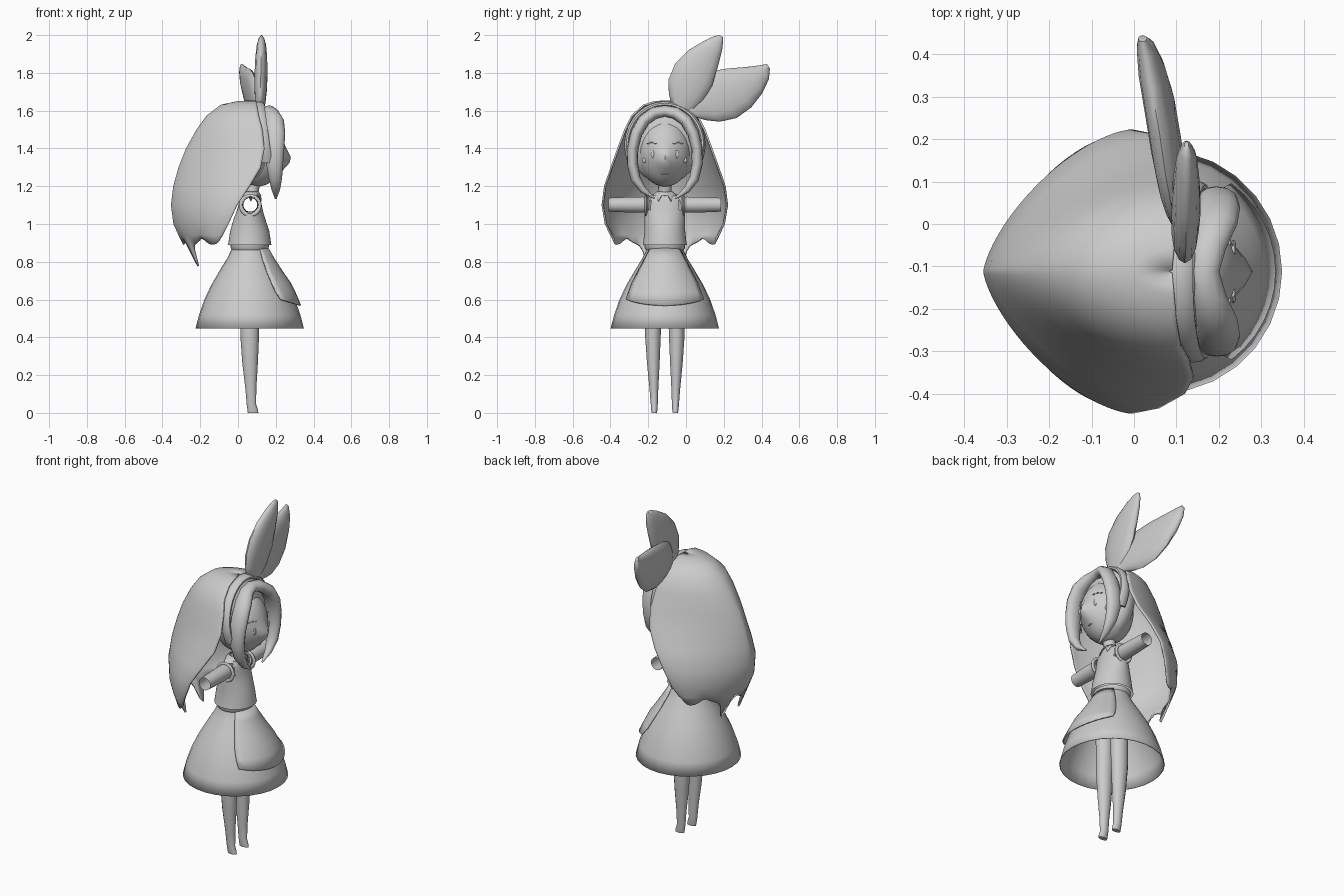
import bpy, bmesh, math
from mathutils import Vector

if "Cube" in bpy.data.objects:
    bpy.data.objects.remove(bpy.data.objects["Cube"])

CY = -0.112  # body symmetry plane
mat = bpy.data.materials.new("plain grey")
mat.diffuse_color = (0.6, 0.6, 0.6, 1)
mat.use_nodes = True
mat.node_tree.nodes["Principled BSDF"].inputs["Base Color"].default_value = mat.diffuse_color


def finish(name, bm, angle=45, thick=0):
    bmesh.ops.recalc_face_normals(bm, faces=bm.faces)
    me = bpy.data.meshes.new(name)
    bm.to_mesh(me)
    bm.free()
    me.materials.append(mat)
    ob = bpy.data.objects.new(name, me)
    bpy.context.collection.objects.link(ob)
    bpy.ops.object.select_all(action='DESELECT')
    ob.select_set(True)
    bpy.context.view_layer.objects.active = ob
    bpy.ops.object.shade_smooth_by_angle(angle=math.radians(angle))
    if thick:
        m = ob.modifiers.new("thickness", 'SOLIDIFY')
        m.thickness = thick
    return ob


def skin(rows, closed=True, caps=False):
    """Bridge rows of points with quads."""
    bm = bmesh.new()
    vs = [[bm.verts.new(p) for p in r] for r in rows]
    n = len(rows[0])
    for a, b in zip(vs, vs[1:]):
        for i in range(n if closed else n - 1):
            k = (i + 1) % n
            bm.faces.new((a[i], a[k], b[k], b[i]))
    if caps:
        bm.faces.new(vs[0])
        bm.faces.new(vs[-1])
    return bm


def ellipse(c, a, b, n=16):
    c, a, b = Vector(c), Vector(a), Vector(b)
    return [c + a * math.cos(t * 2 * math.pi / n) + b * math.sin(t * 2 * math.pi / n) for t in range(n)]


def turned(rings, n=24):
    """Horizontal ellipses: (z, x centre, y centre, rx, ry)."""
    return [ellipse((cx, cy, z), (rx, 0, 0), (0, ry, 0), n) for z, cx, cy, rx, ry in rings]


def ball(name, c, r, seg=20, rings=14, shape=None):
    bm = bmesh.new()
    bmesh.ops.create_uvsphere(bm, u_segments=seg, v_segments=rings, radius=1)
    for v in bm.verts:
        if shape:
            shape(v.co)
        v.co = Vector([c[i] + v.co[i] * r[i] for i in range(3)])
    return finish(name, bm)


# legs with small forward feet
for s, side in ((-1, "right"), (1, "left")):
    rings = [(0, .08, .056, .028, .014), (.015, .078, .056, .028, .017), (.045, .071, .056, .025, .019),
             (.13, .068, .058, .029, .024), (.26, .064, .061, .041, .034),
             (.40, .062, .063, .049, .042), (.62, .062, .06, .054, .046)]
    rings = [(z, x, CY + s * d, rx, ry) for z, x, d, rx, ry in rings]
    finish(side + "_leg", skin(turned(rings, 14), caps=True))

# open skirt and waist band
prof = [(.447, .287), (.52, .268), (.60, .24), (.68, .202), (.76, .155), (.82, .118), (.865, .096), (.885, .092)]
finish("skirt", skin(turned([(z, .062, CY, r, r) for z, r in prof], 28)), thick=0.004)
finish("waist_band", skin(turned([(.862, .062, CY, .094, .1), (.872, .062, CY, .1, .106),
                                  (.888, .062, CY, .102, .108), (.893, .062, CY, .09, .09)])))

# apron: curved sheet hanging in front of the skirt
rows = []
for z, r, half, dip in ((.872, .1, 56, 0), (.82, .13, 58, 0), (.75, .175, 58, 0),
                        (.69, .217, 57, 0), (.65, .243, 55, .012), (.655, .272, 52, .085)):
    row = []
    for i in range(13):
        t = math.radians(half * (i - 6) / 6)
        row.append((.062 + r * math.cos(t), CY + r * math.sin(t) * .97, z - dip * math.cos(t)))
    rows.append(row)
finish("apron", skin(rows, closed=False), thick=0.008)

# hollow bodice with arm openings
body = [(.888, .062, .115, .117), (.905, .062, .112, .114), (.96, .062, .104, .108), (1.0, .061, .092, .107),
        (1.03, .061, .083, .107), (1.055, .062, .074, .107), (1.075, .063, .068, .107), (1.1, .064, .062, .106),
        (1.125, .065, .056, .101), (1.145, .065, .05, .085), (1.16, .065, .043, .06)]
bm = skin(turned([(z, x, CY, rx, ry) for z, x, rx, ry in body], 40))
holes = [f for f in bm.faces if any(math.hypot(v.co.x - .065, v.co.z - 1.1) < .036 for v in f.verts)]
bmesh.ops.delete(bm, geom=holes, context='FACES')
finish("bodice", bm)

# hollow arms and thin sleeve rims
for s, side in ((-1, "right"), (1, "left")):
    finish(side + "_arm", skin([ellipse((.065, CY + s * d, 1.102), (r, 0, 0), (0, 0, r), 18)
                                for d, r in ((.085, .042), (.12, .043), (.2, .041), (.298, .037))]))
    rows = []
    for i in range(24):
        t = i * 2 * math.pi / 24
        o = Vector((math.cos(t), 0, math.sin(t)))
        c = Vector((.065, CY + s * .1, 1.098)) + o * .05
        rows.append(ellipse(c, o * .01, (0, .007, 0), 8))
    finish(side + "_sleeve_rim", skin(rows + rows[:1]))

# neck and pointed collar
finish("neck", skin(turned([(1.15, .07, CY, .036, .038), (1.19, .08, CY, .033, .035), (1.25, .09, CY, .035, .037)], 16)))
top, low = [], []
for i in range(24):
    t = i * 2 * math.pi / 24
    c, s = math.cos(t), math.sin(t)
    point = c > 0 and i % 4 == 2
    top.append((.068 + .04 * c, CY + .042 * s, 1.172))
    low.append((.068 + (.066 if point else .056) * c, CY + .068 * s, 1.12 if point else 1.152))
finish("collar", skin([top, low]), thick=0.004)


# head with a small pointed nose
def nose(p):
    if p.x > 0:
        p.x += .24 * math.exp(-((p.y / .3) ** 2 + ((p.z + .22) / .28) ** 2))


HC, HR = (.10, CY, 1.38), (.148, .143, .182)
ball("head", HC, HR, 28, 20, nose)


# facial details laid on the head surface
def face_x(y, z):
    a, b = (y - HC[1]) / HR[1], (z - HC[2]) / HR[2]
    bump = .24 * math.exp(-((a / .3) ** 2 + ((b + .22) / .28) ** 2))
    return HC[0] + HR[0] * (math.sqrt(max(0, 1 - a * a - b * b)) + bump)


def plate(name, d, z, ry, rz):
    y = CY + d
    ball(name, (face_x(y, z), y, z), (.005, ry, rz), 12, 8)


for s, side in ((-1, "right"), (1, "left")):
    plate(side + "_eye", s * .064, 1.37, .011, .02)
    plate(side + "_cheek", s * .107, 1.337, .012, .013)
    for k in range(3):
        plate(side + "_brow", s * (.05 + .018 * k), 1.427 + (.004 if k == 1 else 0), .012, .003)
plate("mouth", 0, 1.265, .02, .003)

# scalp, filling the gap between back hair and fringe
ball("scalp", (.09, CY, 1.43), (.105, .19, .218), 24, 16)

# long back hair: open shell, pointed at the back, with ragged hem
levels = [(1.654, .09, .085, .003), (1.651, .095, .0, .055), (1.632, .1, -.09, .115), (1.575, .11, -.165, .178),
          (1.50, .13, -.22, .215), (1.40, .14, -.275, .252), (1.30, .12, -.315, .288), (1.20, .06, -.343, .322),
          (1.10, -.005, -.355, .335), (1.0, -.05, -.342, .318), (.94, -.08, -.315, .29)]
N = 48
rows = []
for z, xf, xb, w in levels + [(.915, -.09, -.29, .275)]:
    row = []
    point = min(1, max(0, (1.6 - z) / .35))
    for i in range(N + 1):
        u = i / N
        c, s = math.cos(math.pi * u), abs(math.sin(math.pi * u))
        x = xf + (xb - xf) * s ** (1 + .3 * point)
        y = CY + w * math.copysign(abs(c) ** (1.05 + .37 * point), c)
        zz = z
        if z == .915:  # hem locks, with two long tips
            tip = sum(math.exp(-((u - q) / .04) ** 2) for q in (.36, .64))
            zz += .01 - .035 * abs(math.sin(5 * math.pi * u)) - .13 * tip
            x += .05 * tip
        row.append((x, y, zz))
    rows.append(row)
finish("back_hair", skin(rows, closed=False), 60, 0.01)

# fringe: one arch with a hanging lock on each side of the face
half = [(.165, 0, 1.598, .03, .036), (.175, .055, 1.588, .032, .042), (.193, .11, 1.55, .032, .05),
        (.198, .15, 1.48, .031, .052), (.195, .17, 1.40, .03, .05), (.194, .172, 1.32, .029, .045),
        (.198, .155, 1.24, .026, .035), (.2, .115, 1.18, .018, .022), (.2, .055, 1.135, .004, .005)]
arch = [(x, -d, z, a, b) for x, d, z, a, b in half[:0:-1]] + half
rows = []
for k, (x, d, z, a, b) in enumerate(arch):
    p, q = arch[max(k - 1, 0)], arch[min(k + 1, len(arch) - 1)]
    out = Vector((0, p[2] - q[2], q[1] - p[1])).normalized()
    rows.append(ellipse((x, CY + d, z), out * a, (b, 0, 0), 12))
finish("fringe", skin(rows, caps=True), 60)

# headband arc
rows = []
for i in range(25):
    t = math.radians(-25 + 230 * i / 24)
    o = Vector((0, math.cos(t), math.sin(t)))
    c = Vector((.11 + .03 * (1 - math.sin(t)), CY + .2 * o.y, 1.42 + .215 * o.z))
    rows.append(ellipse(c, o * .015, (.03, 0, 0), 10))
finish("headband", skin(rows, caps=True))


# two leaf-shaped ears: stations (x, y, z, half width, half thickness)
def ear(name, st, perp):
    finish(name, skin([ellipse((x, y, z), Vector(perp) * w, (t, 0, 0), 14) for x, y, z, w, t in st], caps=True), 60)


ear("upright_ear", [(.115, -.035, 1.60, .045, .02), (.118, -.02, 1.65, .082, .028), (.12, .0, 1.71, .107, .033),
                    (.122, .04, 1.79, .114, .035), (.123, .09, 1.875, .09, .032), (.124, .145, 1.945, .053, .025),
                    (.124, .172, 1.98, .028, .015), (.124, .186, 1.995, .01, .005)], (0, -.866, .5))
ear("drooping_ear", [(.115, -.01, 1.605, .035, .02), (.1, .055, 1.633, .1, .03), (.09, .105, 1.655, .135, .034),
                     (.075, .19, 1.683, .145, .036), (.06, .28, 1.72, .122, .036), (.042, .36, 1.762, .082, .032),
                     (.028, .415, 1.803, .044, .022), (.02, .437, 1.835, .014, .01)], (0, -.54, .84))
